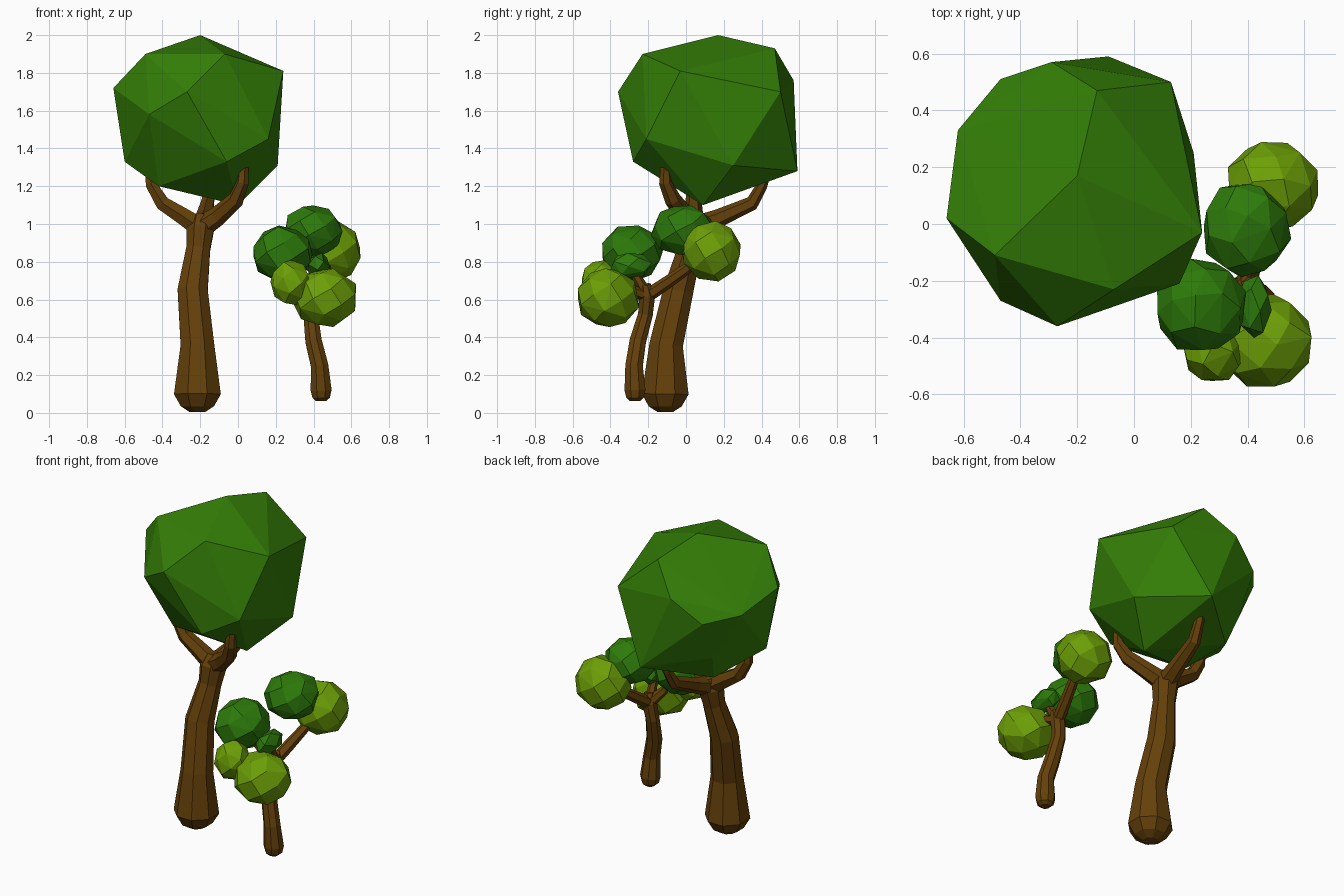
import bpy, bmesh, math, random
from mathutils import Vector

random.seed(4)


def material(name, rgb):
    m = bpy.data.materials.new(name)
    m.diffuse_color = (*rgb, 1)
    return m


BARK = material("brown bark", (0.130, 0.052, 0.003))
DARK = material("deep green leaves", (0.034, 0.210, 0.002))
MID = material("small tree green leaves", (0.026, 0.195, 0.003))
LIGHT = material("yellow green leaves", (0.150, 0.345, 0.002))


def finish(bm, name, mat):
    bmesh.ops.recalc_face_normals(bm, faces=bm.faces)
    me = bpy.data.meshes.new(name)
    bm.to_mesh(me)
    bm.free()
    me.materials.append(mat)
    ob = bpy.data.objects.new(name, me)
    bpy.context.collection.objects.link(ob)
    return ob


def limb(name, path, sides=8):
    """Faceted tube through (x, y, z, radius) points, capped at both ends."""
    bm = bmesh.new()
    pts = [Vector(p[:3]) for p in path]
    rings = []
    u = Vector((1, 0, 0))
    for i, p in enumerate(pts):
        t = (pts[min(i + 1, len(pts) - 1)] - pts[max(i - 1, 0)]).normalized()
        u = (u - t * u.dot(t)).normalized()
        v = t.cross(u)
        ring = []
        for k in range(sides):
            a = math.tau * (k + 0.5) / sides
            ring.append(bm.verts.new(p + (u * math.cos(a) + v * math.sin(a)) * path[i][3]))
        rings.append(ring)
    for a, b in zip(rings, rings[1:]):
        for k in range(sides):
            j = (k + 1) % sides
            bm.faces.new((a[k], a[j], b[j], b[k]))
    bm.faces.new(rings[0])
    bm.faces.new(rings[-1])
    return finish(bm, name, BARK)


def leaf_ball(name, centre, radii, mat, count=30):
    """Irregular faceted ball: hull of points spread evenly over a sphere."""
    bm = bmesh.new()
    turn = random.uniform(0, math.tau)
    for i in range(count):
        z = 1 - (2 * i + 1) / count
        a = turn + i * math.pi * (3 - math.sqrt(5))
        r = math.sqrt(1 - z * z)
        p = Vector((r * math.cos(a), r * math.sin(a), z)) * random.uniform(0.99, 1.06)
        bm.verts.new([c + s * q for c, s, q in zip(centre, radii, p)])
    hull = bmesh.ops.convex_hull(bm, input=bm.verts)
    bmesh.ops.delete(bm, geom=[g for g in hull["geom_interior"] if isinstance(g, bmesh.types.BMVert)],
                     context='VERTS')
    return finish(bm, name, mat)


# Large tree: flared trunk and three forked branches
limb("large_trunk", [
    (-0.215, -0.11, 0.005, 0.045), (-0.215, -0.11, 0.035, 0.095), (-0.215, -0.11, 0.10, 0.134),
    (-0.215, -0.105, 0.36, 0.096), (-0.24, -0.04, 0.65, 0.086), (-0.21, 0.02, 0.87, 0.068),
    (-0.20, 0.04, 0.98, 0.080), (-0.20, 0.05, 1.05, 0.045)])
limb("large_branch_left", [(-0.20, 0.04, 0.98, 0.06), (-0.29, 0.04, 1.04, 0.052),
                           (-0.40, 0.04, 1.11, 0.044), (-0.46, 0.04, 1.21, 0.034),
                           (-0.47, 0.04, 1.28, 0.025)], 6)
limb("large_branch_right", [(-0.20, 0.04, 0.98, 0.06), (-0.11, 0.0, 1.04, 0.052),
                            (-0.01, -0.07, 1.13, 0.044), (0.025, -0.11, 1.22, 0.034),
                            (0.03, -0.11, 1.30, 0.027)], 6)
limb("large_branch_back", [(-0.20, 0.04, 0.98, 0.06), (-0.18, 0.17, 1.03, 0.048),
                           (-0.16, 0.35, 1.11, 0.038), (-0.15, 0.40, 1.20, 0.030),
                           (-0.15, 0.43, 1.29, 0.025)], 6)

# Large tree: crown cut like a rough gem, the hull of its corners
crown = [(-0.20, 0.17, 2.00), (0.24, -0.03, 1.81), (-0.27, -0.36, 1.70), (-0.66, 0.02, 1.72),
         (-0.49, -0.11, 1.90), (-0.07, -0.23, 1.90), (-0.47, -0.27, 1.58), (-0.13, 0.47, 1.93),
         (0.13, 0.50, 1.70), (-0.29, 0.57, 1.76), (-0.09, 0.59, 1.28), (0.21, 0.25, 1.31),
         (0.16, -0.21, 1.45), (-0.06, -0.28, 1.33), (0.00, 0.09, 1.10), (-0.42, -0.05, 1.20),
         (-0.42, 0.32, 1.20), (-0.60, 0.05, 1.33), (-0.62, 0.33, 1.65), (-0.47, 0.51, 1.62),
         (-0.46, 0.39, 1.36)]
bm = bmesh.new()
for c in crown:
    bm.verts.new(c)
bmesh.ops.convex_hull(bm, input=bm.verts)
finish(bm, "large_crown", DARK)

# Small tree: thin bent trunk and branches to the leaf balls
limb("small_trunk", [
    (0.44, -0.27, 0.062, 0.028), (0.44, -0.27, 0.08, 0.050), (0.44, -0.27, 0.12, 0.060),
    (0.432, -0.275, 0.25, 0.050), (0.40, -0.255, 0.38, 0.047), (0.385, -0.215, 0.52, 0.042),
    (0.40, -0.205, 0.62, 0.045), (0.41, -0.215, 0.68, 0.030)])
fork = (0.40, -0.205, 0.62, 0.036)
limb("small_branch_back", [fork, (0.43, -0.10, 0.69, 0.034), (0.46, 0.0, 0.76, 0.030),
                           (0.49, 0.10, 0.84, 0.024)], 6)
limb("small_branch_left", [fork, (0.33, -0.25, 0.70, 0.026), (0.25, -0.29, 0.82, 0.020)], 6)
limb("small_branch_front", [fork, (0.44, -0.30, 0.65, 0.028), (0.46, -0.40, 0.63, 0.020)], 6)
limb("small_branch_middle", [fork, (0.41, -0.25, 0.70, 0.026), (0.41, -0.29, 0.77, 0.020)], 6)

# Small tree: leaf balls
leaf_ball("leaf_ball_top", (0.395, -0.015, 0.965), (0.155, 0.168, 0.138), MID)
leaf_ball("leaf_ball_back", (0.49, 0.135, 0.855), (0.165, 0.160, 0.158), LIGHT)
leaf_ball("leaf_ball_left", (0.235, -0.29, 0.845), (0.160, 0.165, 0.148), MID)
leaf_ball("leaf_ball_front", (0.46, -0.415, 0.61), (0.174, 0.168, 0.158), LIGHT)
leaf_ball("leaf_ball_front_small", (0.28, -0.455, 0.69), (0.108, 0.105, 0.118), LIGHT, 24)
leaf_ball("leaf_ball_middle_small", (0.425, -0.29, 0.78), (0.060, 0.110, 0.070), MID, 16)
